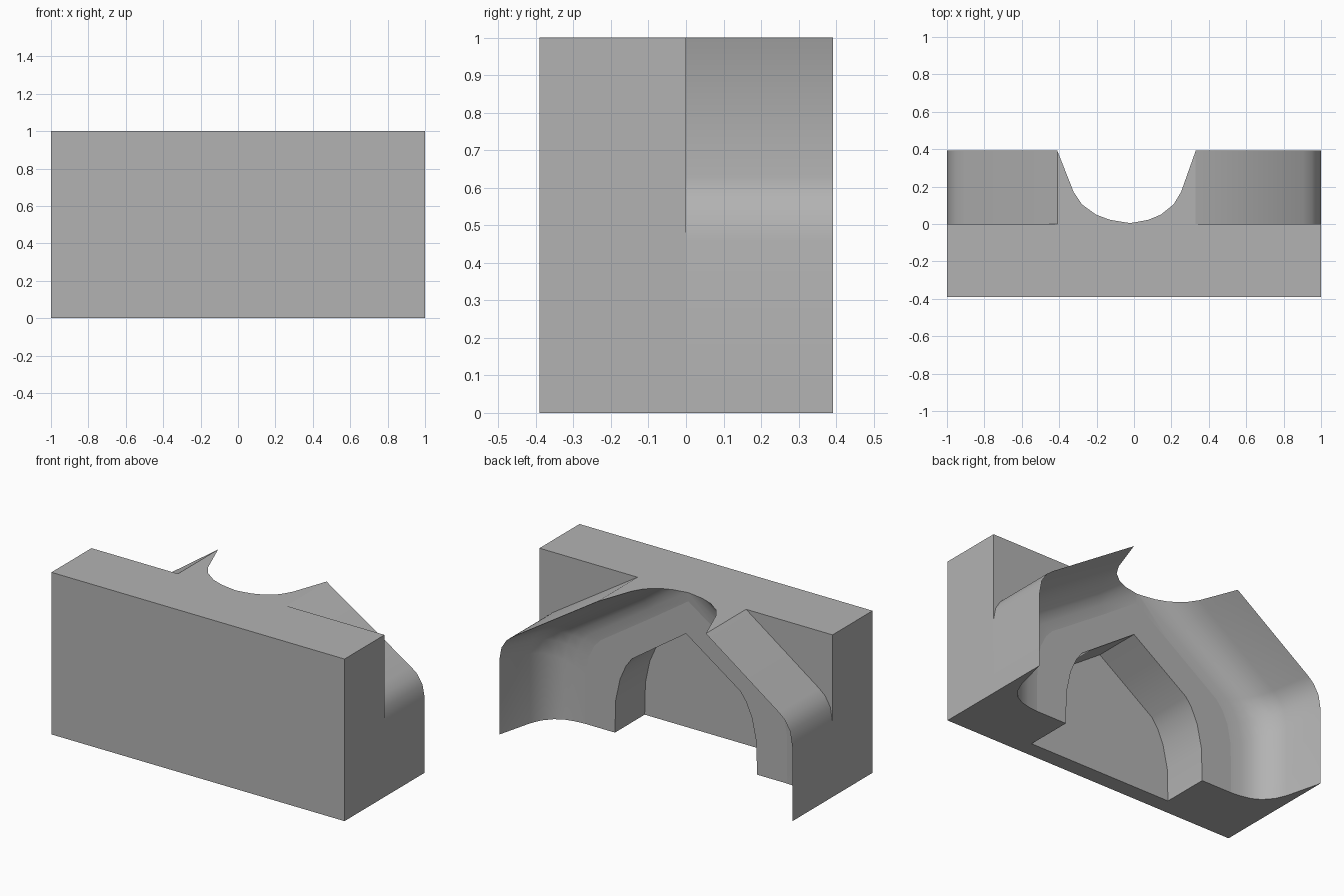
import bpy, bmesh
from mathutils import Vector

cube = bpy.data.objects.get("Cube")
if cube:
    bpy.data.objects.remove(cube, do_unlink=True)

grey = bpy.data.materials.new("plain grey")
grey.use_nodes = True
grey.diffuse_color = (0.45, 0.45, 0.45, 1)
grey.node_tree.nodes["Principled BSDF"].inputs["Base Color"].default_value = (0.45, 0.45, 0.45, 1)


def finish(name, bm):
    """Turn a bmesh into a shaded object."""
    bmesh.ops.recalc_face_normals(bm, faces=bm.faces)
    mesh = bpy.data.meshes.new(name)
    bm.to_mesh(mesh)
    bm.free()
    mesh.materials.append(grey)
    obj = bpy.data.objects.new(name, mesh)
    bpy.context.collection.objects.link(obj)
    return obj


def prism(name, outline, y0, y1):
    """Extrude an x-z outline along y."""
    bm = bmesh.new()
    face = bm.faces.new([bm.verts.new((x, y0, z)) for x, z in outline])
    new = bmesh.ops.extrude_face_region(bm, geom=[face])["geom"]
    bmesh.ops.translate(bm, vec=(0, y1 - y0, 0),
                        verts=[v for v in new if isinstance(v, bmesh.types.BMVert)])
    return finish(name, bm)


def activate(obj):
    bpy.ops.object.select_all(action='DESELECT')
    obj.select_set(True)
    bpy.context.view_layer.objects.active = obj


# Matching half outlines of the pointed arch and the moulding around it
inner = [(0.485, 0), (0.48, 0.2), (0.45, 0.34), (0.41, 0.43), (0.37, 0.485), (0.144, 0.641), (0, 0.74)]
outer_right = [(1, 0), (1, 0.46), (0.985, 0.54), (0.95, 0.595), (0.905, 0.63), (0.33, 1), (-0.04, 1.25)]
outer_left = [(-1, 0), (-1, 0.46), (-0.985, 0.55), (-0.95, 0.61), (-0.91, 0.645), (-0.41, 1), (-0.04, 1.25)]
arch_left = [(-x, z) for x, z in inner]

# Wall block with a pointed niche cut in its back
wall = prism("wall_block", [(-1, 0), (1, 0), (1, 1), (-1, 1)], -0.39, 0)
low = [(0.485, -0.1)]
niche = prism("niche_cutter", low + inner + arch_left[-2::-1] + [(-0.485, -0.1)], -0.29, 0.1)
niche.hide_render = True
cut = wall.modifiers.new("niche", 'BOOLEAN')
cut.object = niche
cut.operation = 'DIFFERENCE'
cut.solver = 'EXACT'
activate(wall)
bpy.ops.object.modifier_apply(modifier="niche")
bpy.data.objects.remove(niche, do_unlink=True)

# Hollow moulding: (share of the width, depth) swept round the arch
hollow = [(0.4, 0), (0.53, 0.007), (0.645, 0.022), (0.74, 0.05),
          (0.835, 0.105), (0.89, 0.17), (1, 0.392)]
path = list(zip(inner, outer_right)) + list(zip(arch_left, outer_left))[-2::-1]
bm = bmesh.new()
rings = []
for a, b in path:
    a, b = Vector(a), Vector(b)
    ring = []
    for t, y in hollow + [(1, 0)]:
        p = a.lerp(b, t)
        ring.append(bm.verts.new((p.x, y, p.y)))
    rings.append(ring)
for r0, r1 in zip(rings, rings[1:]):
    for i in range(len(r0) - 1):
        bm.faces.new((r0[i], r0[i + 1], r1[i + 1], r1[i]))
    bm.faces.new((r0[-1], r0[0], r1[0], r1[-1]))
for ring in (rings[0], rings[-1]):
    bm.faces.new(ring)

# Trim the moulding level with the top of the wall
cut_geom = bmesh.ops.bisect_plane(bm, geom=bm.verts[:] + bm.edges[:] + bm.faces[:],
                                  plane_co=(0, 0, 1), plane_no=(0, 0, 1), clear_outer=True)
rim = [e for e in cut_geom["geom_cut"] if isinstance(e, bmesh.types.BMEdge)]
bmesh.ops.contextual_create(bm, geom=rim)
moulding = finish("arch_moulding", bm)

for obj in (wall, moulding):
    activate(obj)
    bpy.ops.object.shade_smooth_by_angle(angle=0.6)
